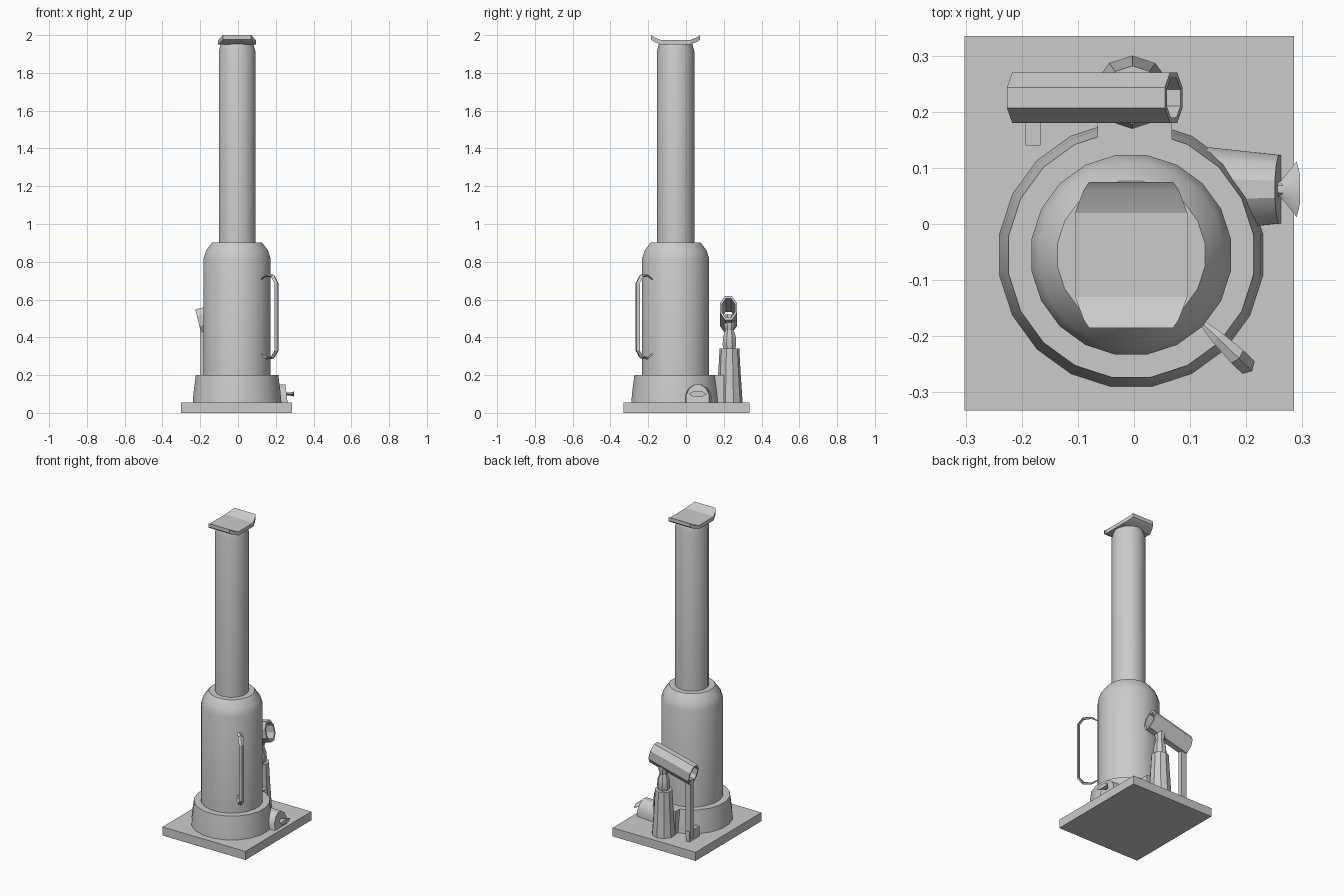
import bpy, bmesh, math
from mathutils import Matrix, Vector

if "Cube" in bpy.data.objects:
    bpy.data.objects.remove(bpy.data.objects["Cube"])

steel = bpy.data.materials.new("grey steel")
steel.use_nodes = True
steel.diffuse_color = (0.6, 0.6, 0.6, 1)
steel.node_tree.nodes["Principled BSDF"].inputs["Base Color"].default_value = (0.6, 0.6, 0.6, 1)

AXIS = Vector((-0.005, -0.055, 0))


def finish(name, bm, angle=30):
    bmesh.ops.remove_doubles(bm, verts=bm.verts, dist=0.0001)
    bmesh.ops.recalc_face_normals(bm, faces=bm.faces)
    mesh = bpy.data.meshes.new(name)
    bm.to_mesh(mesh)
    bm.free()
    mesh.materials.append(steel)
    ob = bpy.data.objects.new(name, mesh)
    bpy.context.collection.objects.link(ob)
    bpy.ops.object.select_all(action='DESELECT')
    ob.select_set(True)
    bpy.context.view_layer.objects.active = ob
    bpy.ops.object.shade_smooth_by_angle(angle=math.radians(angle))
    return ob


def loft(name, rings, closed=False, angle=30):
    """Skin a list of equal rings; cap the ends, or join last to first."""
    bm = bmesh.new()
    loops = [[bm.verts.new(p) for p in ring] for ring in rings]
    pairs = list(zip(loops, loops[1:]))
    if closed:
        pairs.append((loops[-1], loops[0]))
    else:
        bm.faces.new(loops[0])
        bm.faces.new(loops[-1])
    for a, b in pairs:
        for i in range(len(a)):
            j = (i + 1) % len(a)
            bm.faces.new((a[i], a[j], b[j], b[i]))
    return finish(name, bm, angle)


def ring(r, z, sides, centre, sy=1):
    step = 2 * math.pi / sides
    return [Vector((centre[0] + r * math.cos((i + 0.5) * step),
                    centre[1] + r * sy * math.sin((i + 0.5) * step), z))
            for i in range(sides)]


def lathe(name, profile, sides, centre=AXIS, closed=False, sy=1, angle=30):
    return loft(name, [ring(r, z, sides, centre, sy) for r, z in profile], closed, angle)


def box(name, lo, hi):
    rings = [[(lo[0], lo[1], z), (hi[0], lo[1], z), (hi[0], hi[1], z), (lo[0], hi[1], z)]
             for z in (lo[2], hi[2])]
    return loft(name, rings)


# Base plate, collar and main cylinder
box("base_plate", (-0.302, -0.332, 0), (0.285, 0.335, 0.055))
lathe("base_collar", [(0.238, 0.05), (0.233, 0.11), (0.221, 0.2)], 20)
lathe("main_cylinder", [(0.18, 0.19), (0.18, 0.815), (0.166, 0.86), (0.133, 0.903)], 20)

# Extended ram with its narrowed tip
lathe("ram", [(0.099, 0.89), (0.099, 1.915), (0.088, 1.955)], 14)

# Saddle: dished plate with clipped corners
stations = [(-0.13, 0.075, 0.032), (-0.115, 0.085, 0.02), (-0.075, 0.1, 0.004),
            (0.075, 0.1, 0.004), (0.115, 0.085, 0.02), (0.13, 0.075, 0.032)]
loft("saddle", [[AXIS + Vector((x, y, 1.945 + rise + t))
                 for x, t in ((-w, 0), (w, 0), (w, 0.024), (-w, 0.024))]
                for y, w, rise in stations], angle=20)

# Carrying handle standing out radially from the cylinder
path = [(0.172, 0.705, 0.004), (0.215, 0.728, 0.010), (0.262, 0.725, 0.013),
        (0.29, 0.685, 0.013), (0.29, 0.33, 0.013), (0.262, 0.295, 0.013),
        (0.215, 0.29, 0.010), (0.172, 0.315, 0.004)]
out = Vector((1, -0.96, 0)).normalized()
side = Vector((-out.y, out.x, 0))
sections = []
for i, (d, z, r) in enumerate(path):
    a, b = path[max(i - 1, 0)], path[min(i + 1, len(path) - 1)]
    tangent = (out * (b[0] - a[0]) + Vector((0, 0, b[1] - a[1]))).normalized()
    normal = tangent.cross(side)
    point = AXIS + out * d + Vector((0, 0, z))
    sections.append([point + side * r * 1.2, point + normal * r * 0.7,
                     point - side * r * 1.2, point - normal * r * 0.7])
loft("carry_handle", sections)

# Pump housing, its neck to the collar, and the plunger
PUMP = (-0.003, 0.23)
box("pump_neck", (-0.065, 0.1, 0.05), (0.068, 0.2, 0.2))
lathe("pump_housing", [(0.07, 0.05), (0.06, 0.2), (0.052, 0.34)], 10, PUMP)
lathe("pump_plunger", [(0.03, 0.33), (0.039, 0.36), (0.037, 0.4), (0.024, 0.44),
                       (0.032, 0.47), (0.026, 0.52)], 8, PUMP)

# Hollow lever socket, sloping up towards the left
socket = lathe("lever_socket", [(0.07, -0.145), (0.07, 0.145), (0.055, 0.145), (0.055, -0.145)],
               8, (0, 0), closed=True, sy=0.69)
socket.data.transform(Matrix.Translation((-0.07, 0.225, 0.52))
                      @ Matrix.Rotation(math.radians(76), 4, 'Y'))

# Link bar from the socket down to a small lug on the base
box("link_bar", (-0.198, 0.205, 0.075), (-0.162, 0.235, 0.45))
box("link_lug", (-0.193, 0.14, 0.05), (-0.167, 0.24, 0.12))

# Release valve boss: arched block running out to the left
arch = [(-1, 0), (-1, 0.045), (-0.72, 0.08), (-0.25, 0.1),
        (0.25, 0.1), (0.72, 0.08), (1, 0.045), (1, 0)]
loft("valve_boss", [[(x - z * lean, 0.062 + u * w, 0.05 + z) for u, z in arch]
                    for x, w, lean in ((0.13, 0.075, 0), (0.263, 0.061, 0.12))])

# Butterfly valve knob
knob = [(0.25, 0.012, 0.010), (0.272, 0.013, 0.009), (0.288, 0.032, 0.012), (0.302, 0.05, 0.016)]
loft("valve_knob", [[(x - abs(u) * 0.012, 0.062 + u * w, 0.1 + v * h)
                     for u, v in ((-1, 0), (-0.5, 0.8), (0.5, 0.8), (1, 0), (0.5, -0.8), (-0.5, -0.8))]
                    for x, w, h in knob])
